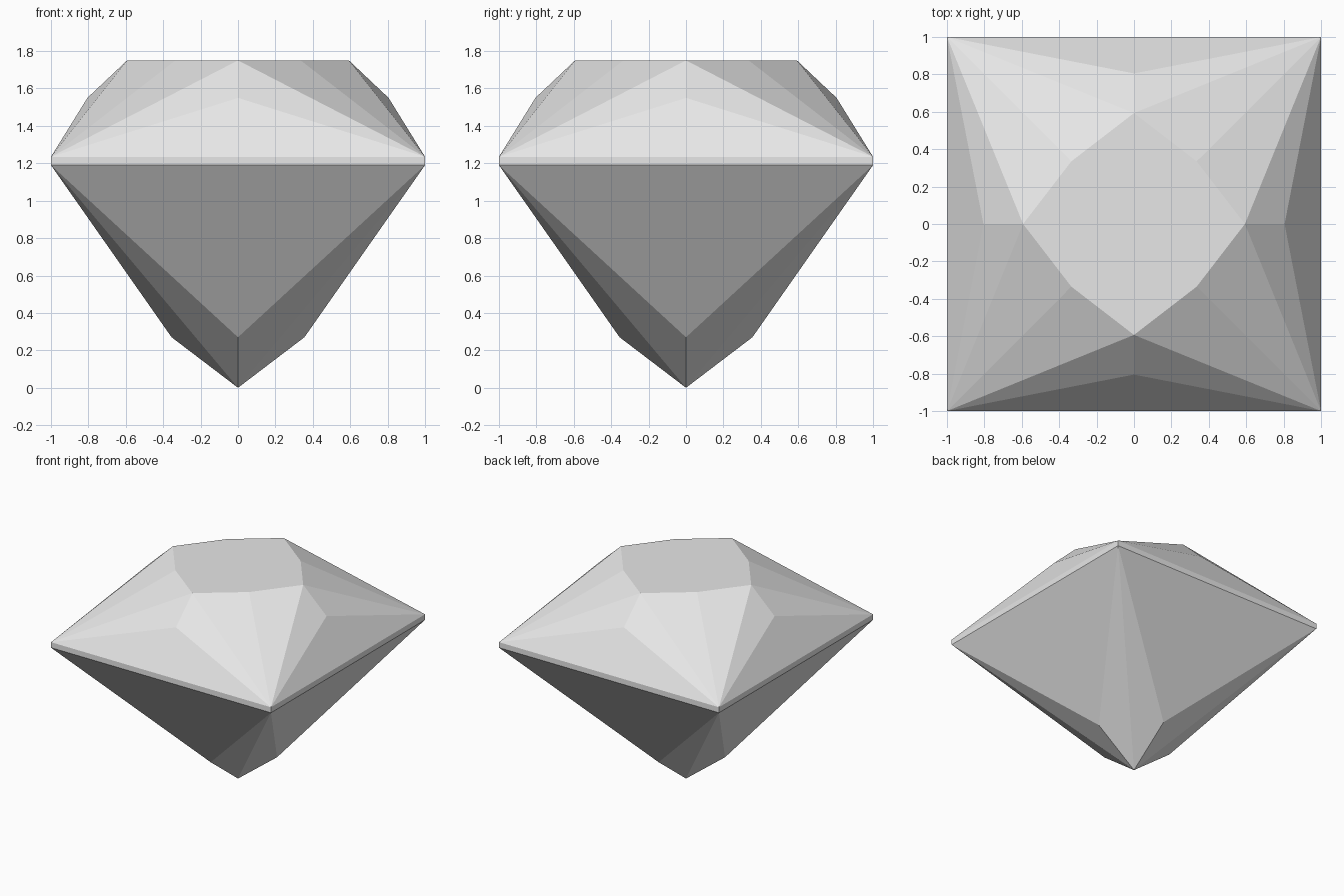
import bpy
import bmesh
from math import pi
from mathutils import Matrix, Vector

cube = bpy.data.objects.get("Cube")
if cube:
    bpy.data.objects.remove(cube, do_unlink=True)

# Pale grey stone
stone = bpy.data.materials.new("pale_grey_stone")
stone.use_nodes = True
grey = (0.8, 0.8, 0.8, 1)
stone.diffuse_color = grey
stone.node_tree.nodes["Principled BSDF"].inputs["Base Color"].default_value = grey

# Heights of the facet levels
TABLE, CROWN, GIRDLE_TOP, GIRDLE_LOW, PAVILION = 1.75, 1.55, 1.235, 1.19, 0.27

# Key points of the front quarter
table_mid = Vector((0, -0.593, TABLE))
table_left = Vector((0.335, -0.335, TABLE))
table_right = Vector((-0.335, -0.335, TABLE))
crown_mid = Vector((0, -0.805, CROWN))
top_left = Vector((1, -1, GIRDLE_TOP))
top_right = Vector((-1, -1, GIRDLE_TOP))
low_left = Vector((1, -1, GIRDLE_LOW))
low_right = Vector((-1, -1, GIRDLE_LOW))
pavilion_mid = Vector((0, -0.355, PAVILION))
table_centre = Vector((0, 0, TABLE))
culet = Vector((0, 0, 0))

facets = [
    # table
    (table_centre, table_right, table_mid, table_left),
    # crown
    (table_mid, top_left, table_left),
    (table_mid, table_right, top_right),
    (crown_mid, top_left, table_mid),
    (crown_mid, table_mid, top_right),
    (crown_mid, top_right, top_left),
    # girdle
    (top_right, low_right, low_left, top_left),
    # pavilion
    (low_right, pavilion_mid, low_left),
    (pavilion_mid, culet, low_left),
    (low_right, culet, pavilion_mid),
]

# Repeat the quarter around the axis and weld it into one closed stone
bm = bmesh.new()
for turn in range(4):
    spin = Matrix.Rotation(turn * pi / 2, 3, "Z")
    for facet in facets:
        bm.faces.new([bm.verts.new(spin @ p) for p in facet])
bmesh.ops.remove_doubles(bm, verts=bm.verts, dist=0.0005)

# Merge the four table pieces into one flat facet
centre = [v for v in bm.verts if (v.co - table_centre).length < 0.001]
bmesh.ops.dissolve_verts(bm, verts=centre)
bmesh.ops.recalc_face_normals(bm, faces=bm.faces)

mesh = bpy.data.meshes.new("gemstone")
bm.to_mesh(mesh)
bm.free()
mesh.materials.append(stone)
gemstone = bpy.data.objects.new("gemstone", mesh)
bpy.context.collection.objects.link(gemstone)
